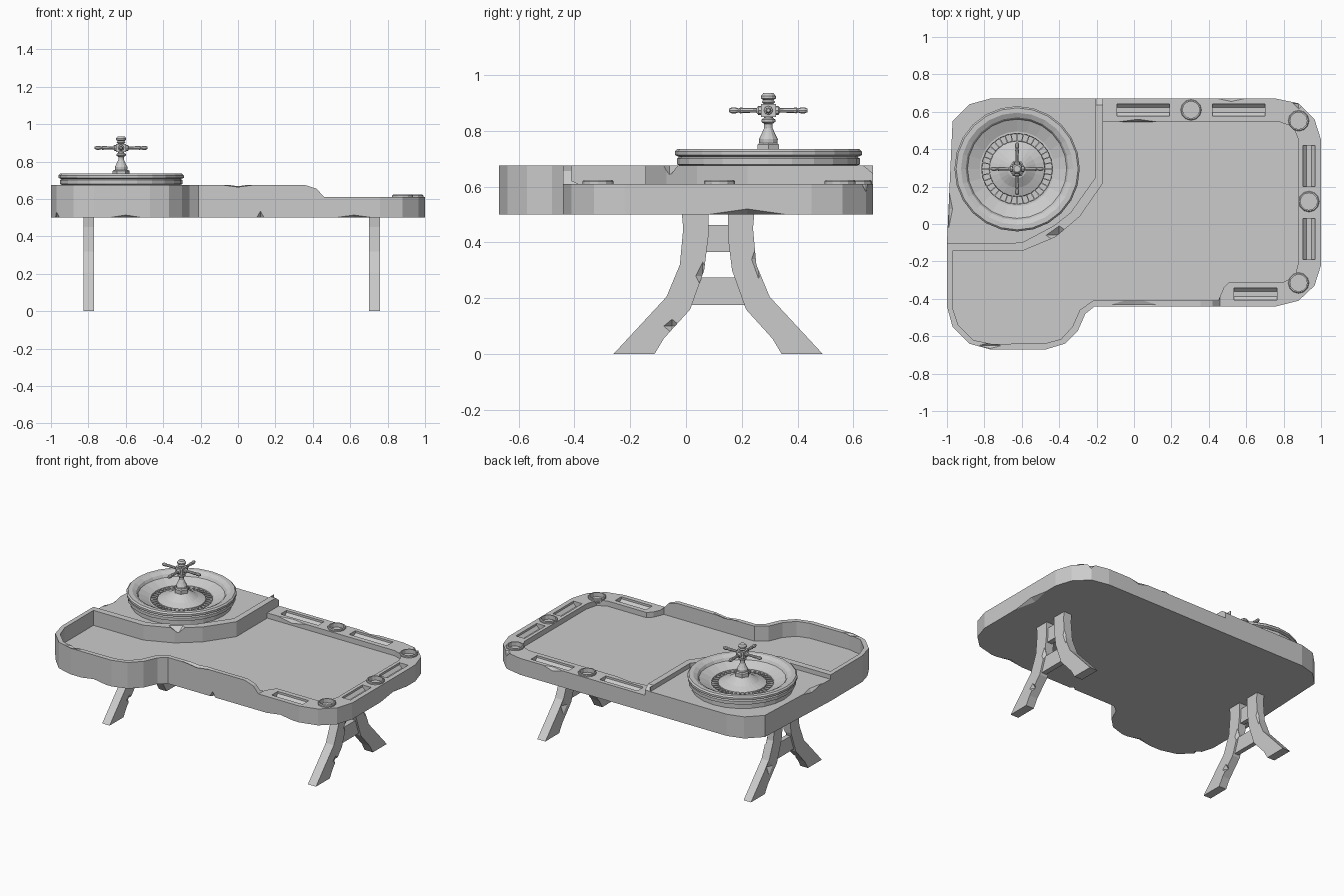
import bpy, bmesh
from math import pi, cos, sin
from mathutils import Matrix, Vector

if "Cube" in bpy.data.objects:
    bpy.data.objects.remove(bpy.data.objects["Cube"])

grey = bpy.data.materials.new("plain_grey")
grey.use_nodes = True
grey.diffuse_color = (0.6, 0.6, 0.6, 1)
grey.node_tree.nodes["Principled BSDF"].inputs["Base Color"].default_value = (0.6, 0.6, 0.6, 1)


def finish(name, bm):
    bmesh.ops.recalc_face_normals(bm, faces=bm.faces)
    mesh = bpy.data.meshes.new(name)
    bm.to_mesh(mesh)
    bm.free()
    mesh.materials.append(grey)
    obj = bpy.data.objects.new(name, mesh)
    bpy.context.collection.objects.link(obj)
    return obj


def prism(name, pts, lo, hi, axis="z"):
    """Extrude a 2D outline along one axis."""
    place = {"x": lambda a, b, h: (h, a, b),
             "y": lambda a, b, h: (a, h, b),
             "z": lambda a, b, h: (a, b, h)}[axis]
    bm = bmesh.new()
    low = [bm.verts.new(place(a, b, lo)) for a, b in pts]
    high = [bm.verts.new(place(a, b, hi)) for a, b in pts]
    bm.faces.new(low)
    bm.faces.new(high)
    for i in range(len(pts)):
        j = (i + 1) % len(pts)
        bm.faces.new((low[i], low[j], high[j], high[i]))
    return finish(name, bm)


def lathe(name, profile, centre, sides):
    """Spin a (radius, height) profile around a vertical axis."""
    bm = bmesh.new()
    vs = [bm.verts.new((r, 0, z)) for r, z in profile]
    es = [bm.edges.new(pair) for pair in zip(vs, vs[1:])]
    bmesh.ops.spin(bm, geom=vs + es, cent=(0, 0, 0), axis=(0, 0, 1),
                   angle=2 * pi, steps=sides)
    bmesh.ops.remove_doubles(bm, verts=bm.verts, dist=0.0005)
    obj = finish(name, bm)
    obj.location = (*centre, 0)
    return obj


def box(name, lo, hi):
    return prism(name, [(lo[0], lo[1]), (hi[0], lo[1]), (hi[0], hi[1]), (lo[0], hi[1])], lo[2], hi[2])


def cut(target, cutter):
    """Subtract a cutter and discard it."""
    mod = target.modifiers.new("cut", "BOOLEAN")
    mod.operation = "DIFFERENCE"
    mod.solver = "EXACT"
    mod.object = cutter
    cutter.hide_render = True
    bpy.context.view_layer.objects.active = target
    bpy.ops.object.modifier_apply(modifier=mod.name)
    bpy.data.objects.remove(cutter)


def chip(target, centre, size):
    """Nick an edge with a stretched octahedron."""
    bm = bmesh.new()
    bmesh.ops.create_uvsphere(bm, u_segments=4, v_segments=2, radius=1)
    bmesh.ops.transform(bm, verts=bm.verts,
                        matrix=Matrix.Translation(centre) @ Matrix.Diagonal((*size, 1)))
    cut(target, finish("chip_cutter", bm))


# Table top: solid slab with the wheel platform, playing field and low rim cut in
table = prism("table_top", [
    (-.77, .67), (.76, .67), (.88, .645), (.965, .56), (1, .45), (1, -.22), (.965, -.33),
    (.88, -.41), (.76, -.44), (-.21, -.44), (-.26, -.48), (-.3, -.57), (-.37, -.64),
    (-.47, -.67), (-.77, -.67), (-.88, -.64), (-.97, -.55), (-1, -.44), (-1, -.1),
    (-.97, .55), (-.88, .64)], .5, .675)

cut(table, prism("field_cutter", [
    (-.97, -.145), (-.97, -.45), (-.94, -.54), (-.86, -.62), (-.76, -.642), (-.47, -.637),
    (-.39, -.615), (-.33, -.55), (-.29, -.46), (-.22, -.41), (.45, -.41), (.48, -.34),
    (.51, -.31), (.8, -.31), (.86, -.28), (.88, -.2), (.88, .45), (.85, .52), (.78, .545),
    (-.165, .545), (-.165, .22), (-.29, .04), (-.42, -.07), (-.6, -.145)], .575, .9))
cut(table, prism("platform_cutter", [
    (-1.2, -.105), (-.6, -.1), (-.43, -.01), (-.34, .06), (-.205, .25),
    (-.205, .9), (-1.2, .9)], .645, .9))
cut(table, box("back_rim_cutter", (-.165, .3, .61), (1.2, .9, .9)))
cut(table, prism("front_rim_cutter", [
    (.34, .68), (.42, .655), (.46, .61), (1.2, .61), (1.2, .8), (.34, .8)], -.9, .35, "y"))
cut(table, prism("lip_end_cutter", [(.63, .68), (.69, .63), (.69, .7)], -.204, -.1, "x"))

# Chip trays: half-round troughs in the low rim
trough = [(.035 * cos(i * pi / 4 + pi / 8), .61 + .035 * sin(i * pi / 4 + pi / 8)) for i in range(8)]
for x, y, half, axis in [(.05, .61, .14, "x"), (.56, .61, .14, "x"), (.65, -.375, .115, "x"),
                         (.935, .31, .11, "y"), (.935, -.08, .11, "y")]:
    along, across = (x, y) if axis == "x" else (y, x)
    pts = [(a + across, b) for a, b in trough]
    cut(table, prism("tray_cutter", pts, along - half, along + half, axis))

# Cup holders: shallow wells with raised rings
for i, (x, y) in enumerate([(.305, .61), (.88, .552), (.935, .12), (.88, -.315)]):
    cut(table, lathe("well_cutter", [(0, .59), (.047, .59), (.047, .7), (0, .7)], (x, y), 12))
    lathe(f"cup_ring_{i + 1}", [(.056, .605), (.056, .618), (.052, .623), (.045, .623),
                                (.045, .595), (0, .595)], (x, y), 12)

# Worn nicks along the table edges
for centre, size in [
        ((-.6, -.67, .5), (.09, .03, .014)), ((.12, -.44, .5), (.02, .02, .035)),
        ((.62, -.44, .5), (.1, .03, .014)), ((0, -.43, .675), (.12, .035, .016)),
        ((-.77, -.65, .675), (.06, .016, .016)), ((.02, .545, .61), (.11, .015, .02)),
        ((.52, .67, .61), (.07, .015, .02)), ((1, .22, .5), (.03, .14, .02)),
        ((.88, .645, .61), (.03, .03, .03)), ((-.4, -.06, .675), (.07, .05, .035)),
        ((-.99, .08, .645), (.02, .1, .02)), ((-.97, -.55, .5), (.03, .03, .03))]:
    chip(table, centre, size)

# Wheel bowl with its centre cone
wheel = (-.625, .295)
lathe("wheel_bowl", [
    (0, .645), (.31, .645), (.31, .672), (.328, .68), (.328, .7), (.32, .706), (.335, .713),
    (.335, .726), (.326, .735), (.3, .735), (.275, .722), (.265, .705), (.2, .678), (.19, .678),
    (.188, .66), (.15, .66), (.148, .678), (.1, .695), (.05, .725), (0, .735)], wheel, 24)

# Pocket dividers
bm = bmesh.new()
count = 36
for i in range(count):
    spin = Matrix.Rotation(2 * pi * i / count, 4, "Z")
    bmesh.ops.create_cube(bm, size=1, matrix=spin @ Matrix.Translation((.169, 0, .667))
                          @ Matrix.Diagonal((.042, .006, .018, 1)))
dividers = finish("pocket_dividers", bm)
dividers.location = (*wheel, 0)

# Spindle turret, hub and finial
lathe("spindle_base", [(0, .715), (.045, .715), (.045, .75), (.036, .756), (0, .756)], wheel, 6)
lathe("spindle", [
    (.032, .75), (.034, .77), (.026, .785), (.015, .81), (.015, .825), (.025, .832),
    (.025, .84), (.016, .846), (.016, .895), (.024, .903), (.018, .91), (.027, .916),
    (.027, .924), (.018, .935), (0, .935)], wheel, 12)
hx, hy = wheel
box("spindle_hub", (hx - .027, hy - .027, .85), (hx + .027, hy + .027, .895))

# Four turned handles
for i in range(4):
    arm = lathe(f"handle_{i + 1}", [
        (.016, .02), (.016, .036), (.008, .042), (.009, .09), (.011, .1), (.007, .106),
        (.011, .118), (.011, .13), (.006, .141), (0, .141)], wheel, 8)
    arm.location.z = .873
    arm.rotation_euler = (0, pi / 2, i * pi / 2)

# Trestles: two splayed legs joined by two crossbars
mid = .115
leg = [(-.26, 0), (-.07, .205), (-.022, .32), (-.01, .45), (-.015, .505), (.08, .505),
       (.08, .42), (.065, .3), (.015, .16), (-.08, .055), (-.113, 0)]
for side, lo, hi in [("right", -.825, -.77), ("left", .70, .76)]:
    front = prism(f"{side}_front_leg", leg, lo, hi, "x")
    back = prism(f"{side}_back_leg", [(2 * mid - y, z) for y, z in leg], lo, hi, "x")
    chip(front, (hi, .06, .28), (.018, .025, .05))
    chip(front, (hi, -.05, .1), (.02, .03, .025))
    chip(back, (hi, .26, .34), (.018, .025, .07))
    chip(back, (lo, .3, .16), (.018, .04, .05))
    box(f"{side}_upper_bar", (lo + .012, .06, .365), (hi - .012, 2 * mid - .06, .462))
    prism(f"{side}_lower_bar", [(.012, .175), (.218, .175), (.178, .275), (.052, .275)],
          lo + .012, hi - .012, "x")
